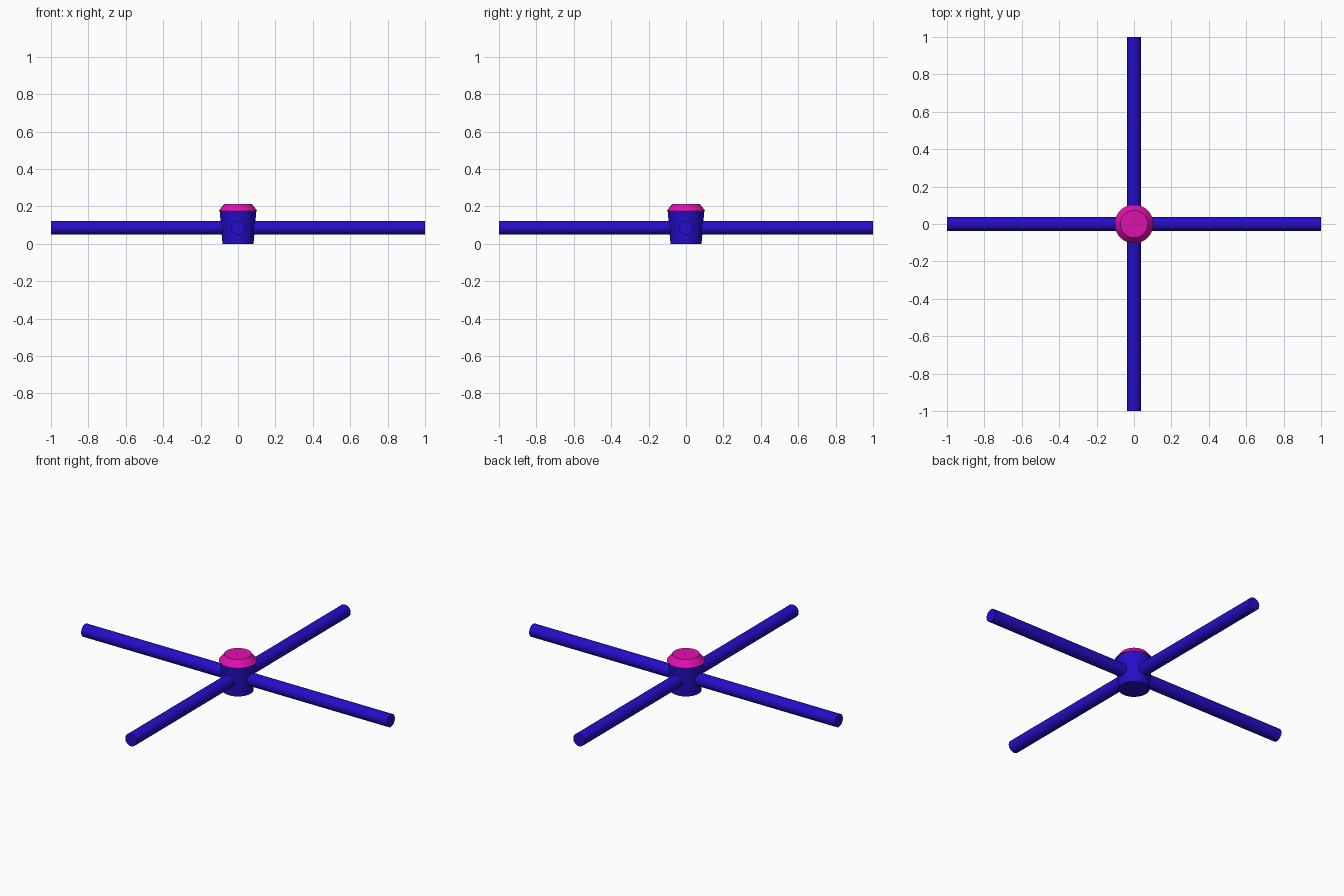
import bpy
import math

if "Cube" in bpy.data.objects:
    bpy.data.objects.remove(bpy.data.objects["Cube"])


def material(name, rgb):
    m = bpy.data.materials.new(name)
    m.diffuse_color = (*rgb, 1.0)
    m.use_nodes = True
    m.node_tree.nodes["Principled BSDF"].inputs["Base Color"].default_value = m.diffuse_color
    return m


BLUE = material("deep_blue", (0.018, 0.004, 0.58))
PINK = material("hot_pink", (0.74, 0.005, 0.43))


def frustum(name, r_bottom, r_top, depth, loc, mat, rot=(0, 0, 0), sides=48):
    bpy.ops.mesh.primitive_cone_add(vertices=sides, radius1=r_bottom, radius2=r_top,
                                    depth=depth, location=loc, rotation=rot)
    ob = bpy.context.object
    ob.name = name
    ob.data.materials.append(mat)
    bpy.ops.object.shade_smooth_by_angle(angle=math.radians(30))
    return ob


# Tapered hub standing on the ground
frustum("hub", 0.083, 0.098, 0.176, (0, 0, 0.088), BLUE)

# Bevelled cap on the hub
frustum("cap", 0.103, 0.073, 0.038, (0, 0, 0.195), PINK)

# Four round arms radiating from the hub
for i, side in enumerate(("right", "back", "left", "front")):
    a = i * math.pi / 2
    frustum(side + "_arm", 0.037, 0.037, 0.96,
            (0.52 * math.cos(a), 0.52 * math.sin(a), 0.086), BLUE,
            rot=(0, math.pi / 2, a), sides=32)
